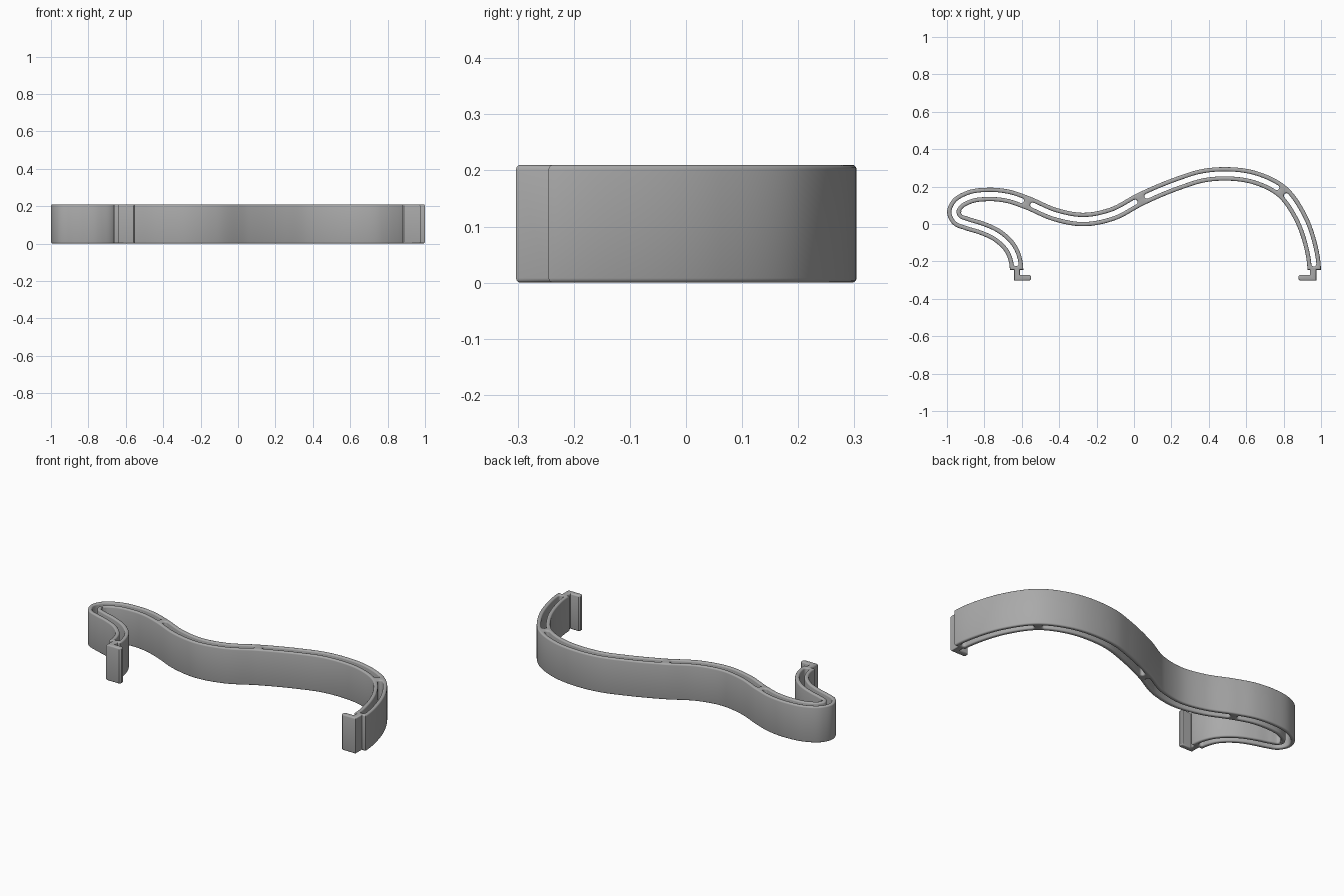
import bpy, bmesh, math
from mathutils import Vector

cube = bpy.data.objects.get("Cube")
if cube:
    bpy.data.objects.remove(cube, do_unlink=True)

HEIGHT, HALF, SLOT, EDGE = 0.21, 0.036, 0.0135, 0.008
STEPS = 14

mat = bpy.data.materials.new("plain grey")
mat.use_nodes = True
grey = (0.4, 0.4, 0.4, 1)
mat.diffuse_color = grey
mat.node_tree.nodes["Principled BSDF"].inputs["Base Color"].default_value = grey

# Centreline of the band, from the hooked end to the far end, in four slotted runs
runs = [
    [(-.628, -.245), (-.657, -.135), (-.73, -.062), (-.82, -.02), (-.895, .003), (-.945, .025),
     (-.963, .065), (-.945, .105), (-.885, .142), (-.78, .158), (-.67, .147)],
    [(-.575, .115), (-.42, .05), (-.27, .024), (-.12, .052)],
    [(.04, .135), (.25, .222), (.36, .256), (.48, .268), (.65, .246)],
    [(.79, .175), (.885, .045), (.94, -.1), (.963, -.245)],
]
ctrl = [Vector(p) for run in runs for p in run]
marks, total = [0], 0
for run in runs:
    total += len(run)
    marks.append(total * STEPS)
marks[-1] = (len(ctrl) - 1) * STEPS


def spline(pts):
    """Smooth curve through the points, with non-uniform finite tangents."""
    tans = []
    for i, p in enumerate(pts):
        if 0 < i < len(pts) - 1:
            a, b = p - pts[i - 1], pts[i + 1] - p
            la, lb = a.length, b.length
            tans.append((a / la * lb + b / lb * la) / (la + lb))
        else:
            tans.append(Vector((0, 1)) if i == 0 else Vector((0, -1)))
    out = []
    for i in range(len(pts) - 1):
        p, q = pts[i], pts[i + 1]
        d = (q - p).length
        for k in range(STEPS):
            t = k / STEPS
            h = t * t * (3 - 2 * t)
            out.append(p * (1 - h) + q * h + tans[i] * d * t * (1 - t) ** 2
                       - tans[i + 1] * d * t * t * (1 - t))
    return out + [pts[-1].copy()]


path = spline(ctrl)
last = len(path) - 1
tang = [(path[min(i + 1, last)] - path[max(i - 1, 0)]).normalized() for i in range(last + 1)]
tang[0], tang[last] = Vector((0, 1)), Vector((0, -1))
norm = [Vector((-t.y, t.x)) for t in tang]
arc = [0]
for a, b in zip(path, path[1:]):
    arc.append(arc[-1] + (b - a).length)


def side(ids, d):
    return [path[i] + norm[i] * d for i in ids]


def clip(neck_out, neck_in, tip):
    """L-shaped snap foot below one end of the band."""
    top, step, low = -.245, -.272, -.303
    r = .008
    return [Vector(p) for p in (
        (neck_out, top), (neck_out, low), (tip + math.copysign(r, neck_out - tip), low),
        (tip, low + r), (tip, step - r), (tip + math.copysign(r, neck_out - tip), step),
        (neck_in, step), (neck_in, top))]


everything = range(last + 1)
outline = (side(everything, HALF) + clip(.975, .94, .88)
           + side(reversed(everything), -HALF) + clip(-.642, -.61, -.55)[::-1])


def slot(first, final):
    """Long hole with round ends, wound opposite to the outline."""
    lo, hi = arc[first] + .026, arc[final] - .026
    ids = [i for i in range(first, final + 1) if lo <= arc[i] <= hi]

    def cap(i, sign):
        return [path[i] + norm[i] * SLOT * math.cos(a) * sign + tang[i] * SLOT * math.sin(a) * sign
                for a in (math.pi * k / 8 for k in range(1, 8))]
    loop = side(ids, SLOT) + cap(ids[-1], 1) + side(reversed(ids), -SLOT) + cap(ids[0], -1)
    return loop[::-1]


def shrink(loop, d):
    """Move a loop into the material by d, with mitred corners."""
    out = []
    for i, p in enumerate(loop):
        a = (p - loop[i - 1]).normalized()
        b = (loop[(i + 1) % len(loop)] - p).normalized()
        na, nb = Vector((a.y, -a.x)), Vector((b.y, -b.x))
        out.append(p + (na + nb) * d / max(1 + na.dot(nb), .4))
    return out


# Stack the profile into walls with rounded rims, then fill top and bottom
loops = [outline] + [slot(a, b) for a, b in zip(marks, marks[1:])]
levels = []
for k in range(4):
    ang = math.pi / 2 * k / 3
    levels.append((EDGE * (1 - math.sin(ang)), EDGE * (1 - math.cos(ang))))
levels = [(d, z) for z, d in levels]
levels = sorted(levels, key=lambda e: e[1])
levels += [(d, HEIGHT - z) for d, z in reversed(levels)]

bm = bmesh.new()
caps = {0: [], len(levels) - 1: []}
for loop in loops:
    rings = []
    for d, z in levels:
        rings.append([bm.verts.new((p.x, p.y, z)) for p in shrink(loop, d)])
    n = len(loop)
    for low, high in zip(rings, rings[1:]):
        for i in range(n):
            j = (i + 1) % n
            bm.faces.new((low[i], high[i], high[j], low[j]))
    for level, edges in caps.items():
        ring = rings[level]
        edges += [bm.edges.get((ring[i], ring[(i + 1) % n])) for i in range(n)]
for edges in caps.values():
    bmesh.ops.triangle_fill(bm, edges=edges, use_beauty=True)
bmesh.ops.recalc_face_normals(bm, faces=bm.faces)

mesh = bpy.data.meshes.new("slotted_band")
bm.to_mesh(mesh)
bm.free()
mesh.materials.append(mat)
band = bpy.data.objects.new("slotted_band", mesh)
bpy.context.collection.objects.link(band)
bpy.ops.object.select_all(action='DESELECT')
band.select_set(True)
bpy.context.view_layer.objects.active = band
bpy.ops.object.shade_smooth_by_angle(angle=math.radians(35))
